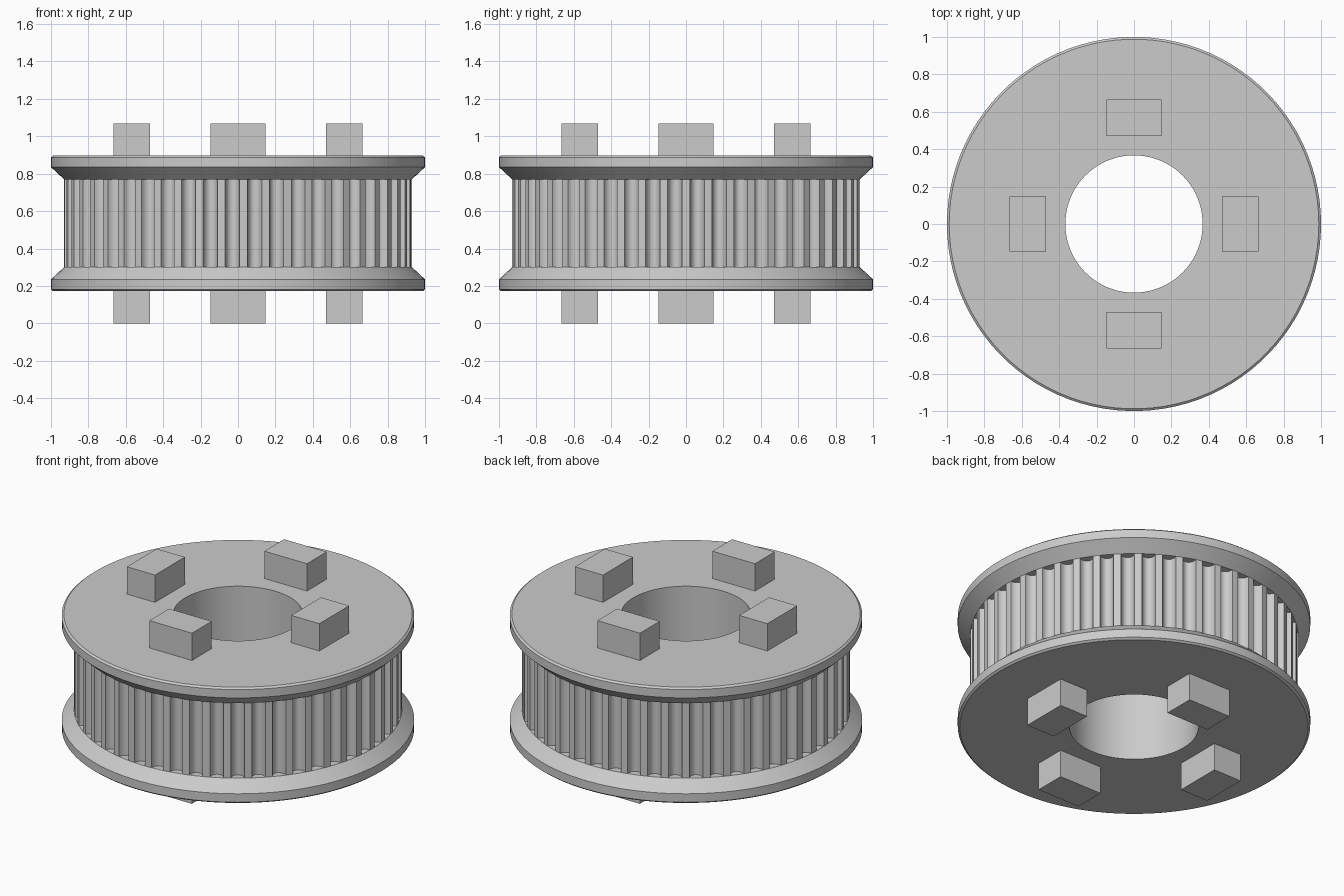
import bpy, bmesh
from math import cos, sin, pi, radians

cube = bpy.data.objects.get("Cube")
if cube:
    bpy.data.objects.remove(cube, do_unlink=True)

SEGMENTS = 98
TEETH = 49
BORE = 0.367
RIM = 0.93
LOW, HIGH = 0.30, 0.77      # toothed band limits

grey = bpy.data.materials.new("light grey")
grey.use_nodes = True
grey.diffuse_color = (0.6, 0.6, 0.6, 1)
grey.node_tree.nodes["Principled BSDF"].inputs["Base Color"].default_value = (0.6, 0.6, 0.6, 1)


def finish(bm, name, smooth=True):
    bmesh.ops.recalc_face_normals(bm, faces=bm.faces)
    mesh = bpy.data.meshes.new(name)
    bm.to_mesh(mesh)
    bm.free()
    mesh.materials.append(grey)
    obj = bpy.data.objects.new(name, mesh)
    bpy.context.collection.objects.link(obj)
    if smooth:
        bpy.ops.object.select_all(action='DESELECT')
        obj.select_set(True)
        bpy.context.view_layer.objects.active = obj
        bpy.ops.object.shade_smooth_by_angle(angle=radians(25))
    return obj


def circle(radius):
    return [(radius * cos(2 * pi * i / SEGMENTS), radius * sin(2 * pi * i / SEGMENTS))
            for i in range(SEGMENTS)]


def ring(bm, points, z):
    return [bm.verts.new((x, y, z)) for x, y in points]


def bridge(bm, a, b):
    n = len(a)
    for i in range(n):
        j = (i + 1) % n
        bm.faces.new((a[i], a[j], b[j], b[i]))


def lathe(name, profile):
    """Closed radius/height profile turned around the axle."""
    bm = bmesh.new()
    rings = [ring(bm, circle(r), z) for r, z in profile]
    for k, lower in enumerate(rings):
        bridge(bm, lower, rings[(k + 1) % len(rings)])
    return finish(bm, name)


# Belt flanges: sloped inside, straight rim, small edge chamfer
lathe("upper_flange", [(BORE, HIGH), (RIM, HIGH), (1, 0.835), (1, 0.887),
                       (0.988, 0.897), (BORE, 0.897)])
lathe("lower_flange", [(BORE, LOW), (RIM, LOW), (1, 0.235), (1, 0.182),
                       (0.988, 0.172), (BORE, 0.172)])

# Toothed band: rounded grooves between narrow lands, first land on +x
outline = []
pitch = 2 * pi / TEETH
half_groove = 0.0385 / RIM
STEPS = 10
for tooth in range(TEETH):
    middle = (tooth + 0.5) * pitch
    outline.append((RIM * cos(tooth * pitch), RIM * sin(tooth * pitch)))
    for s in range(STEPS + 1):
        t = pi * s / STEPS
        angle = middle - half_groove * cos(t)
        radius = RIM - 0.046 * sin(t)
        outline.append((radius * cos(angle), radius * sin(angle)))

bm = bmesh.new()
bridge(bm, ring(bm, outline, LOW), ring(bm, outline, HIGH))
finish(bm, "toothed_band")

# Bore wall between the flanges, facing the axle
bm = bmesh.new()
bridge(bm, ring(bm, circle(BORE), HIGH), ring(bm, circle(BORE), LOW))
wall = finish(bm, "bore_wall")
if wall.data.polygons[0].normal.dot(wall.data.polygons[0].center) > 0:
    wall.data.flip_normals()

# Four drive lugs passing through the pulley
for side, (dx, dy) in {"left": (1, 0), "back": (0, 1),
                       "right": (-1, 0), "front": (0, -1)}.items():
    bm = bmesh.new()
    bmesh.ops.create_cube(bm, size=1)
    size = (0.195 if dx else 0.295, 0.195 if dy else 0.295, 1.068)
    bmesh.ops.scale(bm, vec=size, verts=bm.verts)
    bmesh.ops.translate(bm, vec=(0.569 * dx, 0.569 * dy, 0.534), verts=bm.verts)
    finish(bm, side + "_lug", smooth=False)
